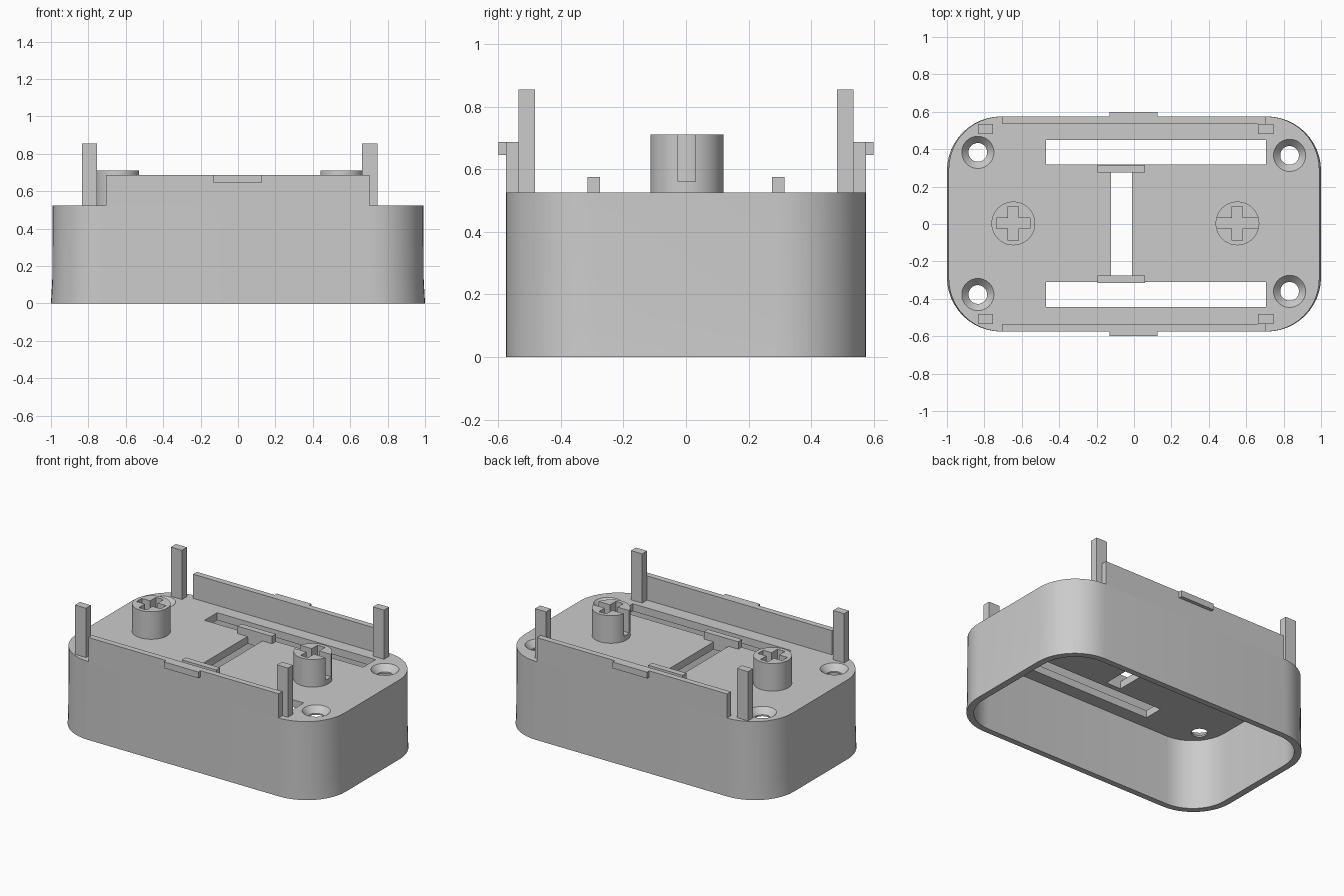
import bpy, bmesh, math

if "Cube" in bpy.data.objects:
    bpy.data.objects.remove(bpy.data.objects["Cube"])

TOP = 0.525      # deck height
DECK = 0.05      # deck thickness

grey = bpy.data.materials.new("light grey plastic")
grey.diffuse_color = (0.6, 0.6, 0.6, 1)
grey.use_nodes = True
grey.node_tree.nodes["Principled BSDF"].inputs["Base Color"].default_value = grey.diffuse_color


def finish(name, bm):
    bmesh.ops.recalc_face_normals(bm, faces=bm.faces)
    me = bpy.data.meshes.new(name)
    bm.to_mesh(me)
    bm.free()
    me.materials.append(grey)
    ob = bpy.data.objects.new(name, me)
    bpy.context.collection.objects.link(ob)
    return ob


def box(name, x0, x1, y0, y1, z0, z1):
    bm = bmesh.new()
    bmesh.ops.create_cube(bm, size=1)
    for v in bm.verts:
        v.co = (x1 if v.co.x > 0 else x0, y1 if v.co.y > 0 else y0, z1 if v.co.z > 0 else z0)
    return finish(name, bm)


def loft(name, rings):
    """Closed solid through a list of point rings, capped at both ends."""
    bm = bmesh.new()
    loops = [[bm.verts.new(p) for p in ring] for ring in rings]
    n = len(loops[0])
    for a, b in zip(loops, loops[1:]):
        for i in range(n):
            bm.faces.new((a[i], a[(i + 1) % n], b[(i + 1) % n], b[i]))
    bm.faces.new(loops[0])
    bm.faces.new(loops[-1])
    return finish(name, bm)


def circle(x, y, r, z, n=40):
    return [(x + r * math.cos(2 * math.pi * i / n), y + r * math.sin(2 * math.pi * i / n), z)
            for i in range(n)]


def rounded(hx, hy, r, z, n=12):
    pts = []
    for k, (sx, sy) in enumerate([(1, 1), (-1, 1), (-1, -1), (1, -1)]):
        for i in range(n + 1):
            a = math.pi / 2 * (k + i / n)
            pts.append((sx * (hx - r) + r * math.cos(a), sy * (hy - r) + r * math.sin(a), z))
    return pts


def cut(target, cutter):
    mod = target.modifiers.new("cut", 'BOOLEAN')
    mod.operation = 'DIFFERENCE'
    mod.solver = 'EXACT'
    mod.object = cutter
    bpy.context.view_layer.objects.active = target
    bpy.ops.object.modifier_apply(modifier=mod.name)
    bpy.data.objects.remove(cutter)


def smooth(ob):
    bpy.ops.object.select_all(action='DESELECT')
    ob.select_set(True)
    bpy.context.view_layer.objects.active = ob
    bpy.ops.object.shade_smooth_by_angle(angle=math.radians(30))


# housing: rounded box with a slight flare at the foot, hollow from below
housing = loft("housing", [rounded(1.0, 0.575, 0.29, 0),
                           rounded(0.993, 0.575, 0.285, 0.13),
                           rounded(0.991, 0.575, 0.285, TOP)])
cut(housing, loft("cavity", [rounded(0.955, 0.535, 0.25, -0.1),
                             rounded(0.955, 0.535, 0.25, TOP - DECK)]))

# long slots and the cross slot in the deck
cut(housing, box("slot", -0.47, 0.705, 0.317, 0.45, 0.4, 0.6))
cut(housing, box("slot", -0.47, 0.705, -0.443, -0.31, 0.4, 0.6))
cut(housing, box("slot", -0.123, -0.012, -0.275, 0.28, 0.4, 0.6))

# countersunk screw holes
for x, y in [(-0.835, 0.383), (-0.835, -0.377), (0.832, 0.367), (0.832, -0.36)]:
    cut(housing, loft("hole", [circle(x, y, 0.05, 0.4), circle(x, y, 0.05, 0.485),
                               circle(x, y, 0.086, TOP), circle(x, y, 0.086, 0.6)]))
smooth(housing)

# side walls, snap ridges, guide tabs and corner posts on both long sides
for s, side in [(-1, "front"), (1, "back")]:
    def strip(name, x0, x1, ya, yb, z0, z1):
        y0, y1 = sorted((s * ya, s * yb))
        return box(side + "_" + name, x0, x1, y0, y1, z0, z1)
    strip("wall", -0.707, 0.703, 0.535, 0.575, TOP - 0.01, 0.687)
    strip("snap_ridge", -0.13, 0.125, 0.57, 0.598, 0.645, 0.687)
    strip("guide_tab", -0.195, 0.06, 0.275, 0.315, TOP - 0.01, 0.575)
    strip("left_post", -0.835, -0.753, 0.482, 0.535, TOP - 0.01, 0.855)
    strip("right_post", 0.663, 0.745, 0.482, 0.535, TOP - 0.01, 0.855)

# pegs with a cross socket; the right one is slotted right through
for name, x, arm in [("left_peg", -0.645, 0.09), ("right_peg", 0.553, 0.15)]:
    peg = loft(name, [circle(x, 0.003, 0.117, TOP - 0.01), circle(x, 0.003, 0.117, 0.71)])
    cut(peg, box("arm", x - arm, x + arm, -0.025, 0.031, 0.56, 0.8))
    cut(peg, box("arm", x - 0.028, x + 0.028, -0.087, 0.093, 0.56, 0.8))
    smooth(peg)
